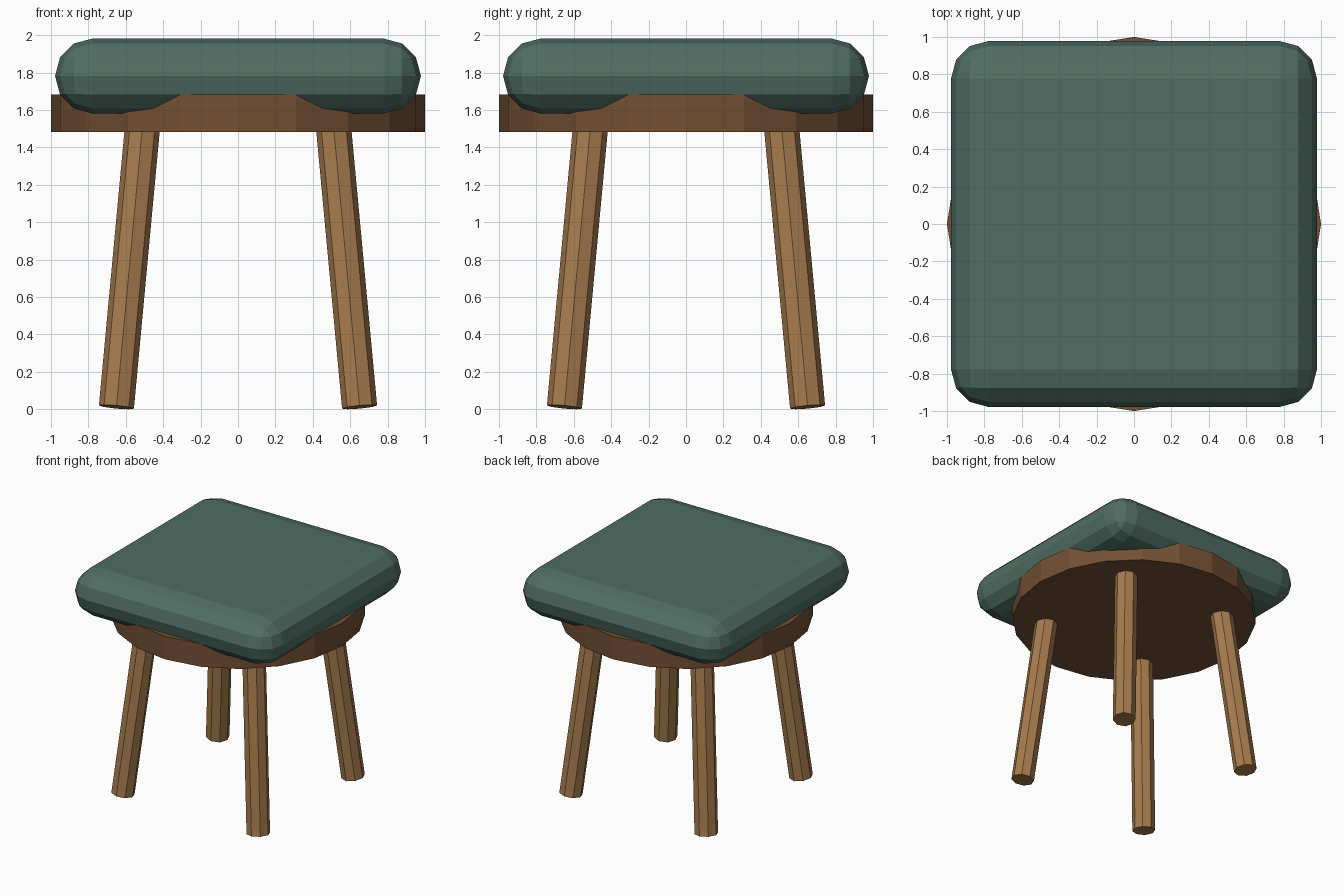
import bpy
from mathutils import Vector

if "Cube" in bpy.data.objects:
    bpy.data.objects.remove(bpy.data.objects["Cube"])


def material(name, color):
    mat = bpy.data.materials.new(name)
    mat.diffuse_color = (*color, 1)
    mat.use_nodes = True
    mat.node_tree.nodes["Principled BSDF"].inputs["Base Color"].default_value = mat.diffuse_color
    return mat


def finish(name, mat):
    ob = bpy.context.object
    ob.name = ob.data.name = name
    ob.data.materials.append(mat)
    return ob


green = material("green_fabric", (0.08, 0.155, 0.125))
dark_wood = material("dark_wood", (0.17, 0.08, 0.035))
light_wood = material("light_wood", (0.38, 0.20, 0.075))

# Round seat board, 20 sides
bpy.ops.mesh.primitive_cylinder_add(vertices=20, radius=1, depth=0.2,
                                    location=(0, 0, 1.582))
finish("seat_board", dark_wood)

# Square cushion with fully rounded edges
bpy.ops.mesh.primitive_cube_add(size=1, location=(0, 0, 1.782))
cushion = finish("cushion", green)
for v in cushion.data.vertices:
    v.co *= Vector((1.956, 1.956, 0.4))
bevel = cushion.modifiers.new("rounding", 'BEVEL')
bevel.width = 0.1995
bevel.segments = 3
bevel.limit_method = 'NONE'

# Four splayed octagonal legs, set into the board
slope = 0.093
foot, foot_z, top_z = 0.65, 0.012, 1.52
for side, sx in (("left", -1), ("right", 1)):
    for end, sy in (("front", -1), ("back", 1)):
        top = foot - slope * (top_z - foot_z)
        a = Vector((sx * foot, sy * foot, foot_z))
        b = Vector((sx * top, sy * top, top_z))
        axis = b - a
        bpy.ops.mesh.primitive_cylinder_add(vertices=8, radius=0.094,
                                            depth=axis.length,
                                            location=(a + b) / 2)
        leg = finish(f"{end}_{side}_leg", light_wood)
        leg.rotation_euler = Vector((0, 0, 1)).rotation_difference(axis).to_euler()
